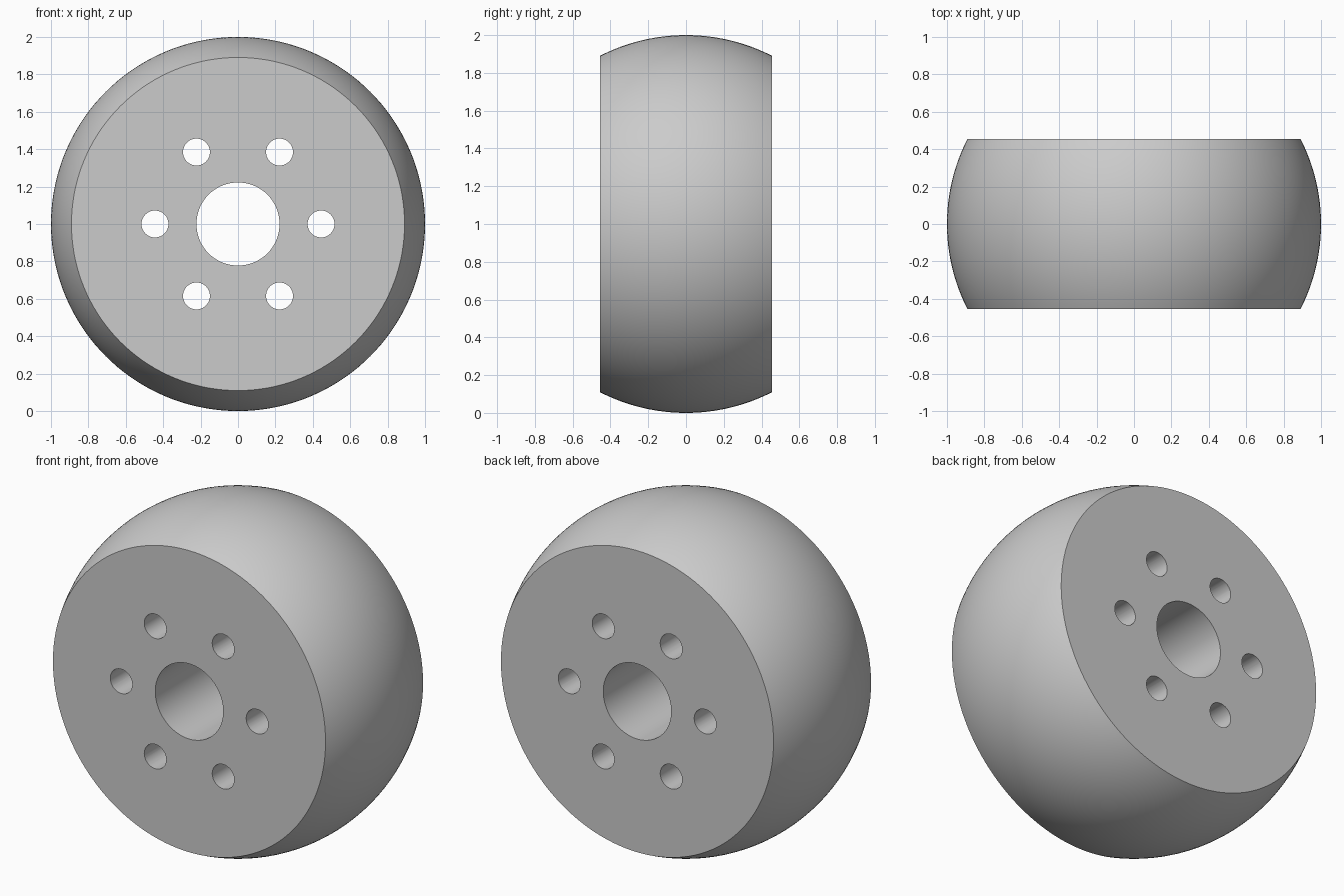
import bpy
import bmesh
from math import asin, cos, sin, pi, radians
from mathutils import Matrix, Vector

HALF_WIDTH = 0.455
BORE_RADIUS = 0.222
BOLT_RADIUS = 0.072
BOLT_CIRCLE = 0.444
SEGMENTS = 144
CENTRE = Vector((0, 0, 1))

default = bpy.data.objects.get("Cube")
if default:
    bpy.data.objects.remove(default)

grey = bpy.data.materials.new("plain grey")
grey.use_nodes = True
colour = (0.6, 0.6, 0.6, 1)
grey.diffuse_color = colour
grey.node_tree.nodes["Principled BSDF"].inputs["Base Color"].default_value = colour


def add_object(name, bm):
    bmesh.ops.recalc_face_normals(bm, faces=bm.faces)
    mesh = bpy.data.meshes.new(name)
    bm.to_mesh(mesh)
    bm.free()
    mesh.materials.append(grey)
    obj = bpy.data.objects.new(name, mesh)
    bpy.context.collection.objects.link(obj)
    return obj


# Truncated ball with a central bore: closed profile revolved about the y axis
edge = asin(HALF_WIDTH)
steps = 32
angles = [-edge + 2 * edge * i / steps for i in range(steps + 1)]
profile = [(cos(a), sin(a)) for a in angles]
profile += [(BORE_RADIUS, HALF_WIDTH), (BORE_RADIUS, -HALF_WIDTH)]

bm = bmesh.new()
verts = [bm.verts.new(CENTRE + Vector((r, y, 0))) for r, y in profile]
edges = [bm.edges.new((v, verts[i - 1])) for i, v in enumerate(verts)]
bmesh.ops.spin(bm, geom=verts + edges, cent=CENTRE, axis=(0, 1, 0),
               angle=2 * pi, steps=SEGMENTS, use_merge=True)
bmesh.ops.remove_doubles(bm, verts=bm.verts, dist=1e-5)
body = add_object("drilled_ball_segment", bm)

# Six bolt holes cut straight through
bm = bmesh.new()
for i in range(6):
    a = i * pi / 3
    place = Matrix.Translation(CENTRE + BOLT_CIRCLE * Vector((cos(a), 0, sin(a))))
    bmesh.ops.create_cone(bm, cap_ends=True, segments=48, radius1=BOLT_RADIUS,
                          radius2=BOLT_RADIUS, depth=4 * HALF_WIDTH,
                          matrix=place @ Matrix.Rotation(pi / 2, 4, "X"))
cutter = add_object("bolt_hole_cutter", bm)
cutter.hide_render = True

cut = body.modifiers.new("bolt_holes", "BOOLEAN")
cut.operation = "DIFFERENCE"
cut.solver = "EXACT"
cut.object = cutter

bpy.ops.object.select_all(action="DESELECT")
body.select_set(True)
bpy.context.view_layer.objects.active = body
bpy.ops.object.modifier_apply(modifier=cut.name)
bpy.data.objects.remove(cutter)

# Smooth curved surfaces, crisp rims
bpy.ops.object.shade_smooth_by_angle(angle=radians(30))
